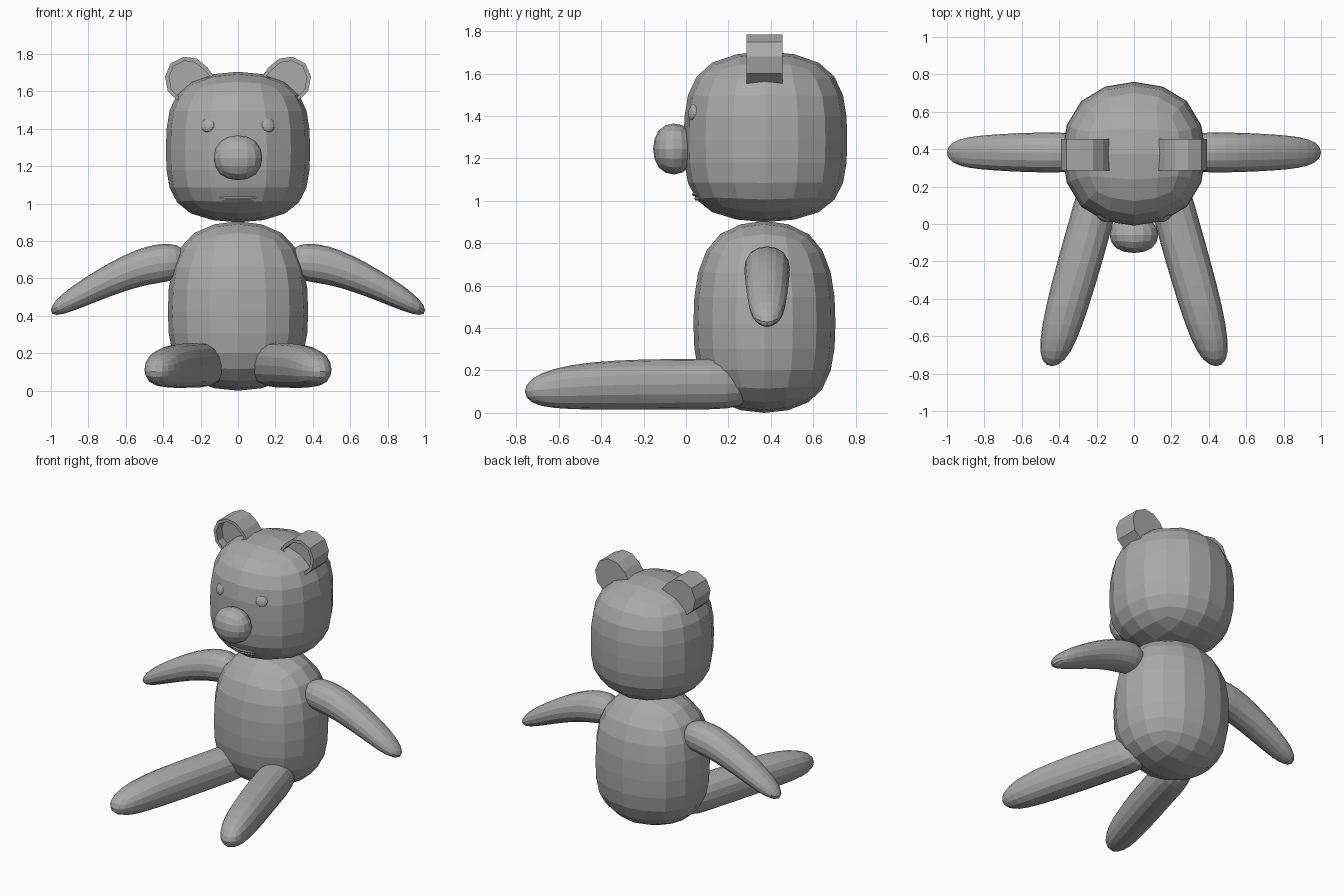
import bpy, bmesh, math
from mathutils import Vector, Euler

cube = bpy.data.objects.get("Cube")
if cube:
    bpy.data.objects.remove(cube, do_unlink=True)

# One plain grey for the whole toy
grey = bpy.data.materials.new("plush_grey")
grey.use_nodes = True
grey.diffuse_color = (0.4, 0.4, 0.4, 1)
grey.node_tree.nodes["Principled BSDF"].inputs["Base Color"].default_value = (0.4, 0.4, 0.4, 1)


def add_object(name, bm):
    bmesh.ops.recalc_face_normals(bm, faces=bm.faces)
    mesh = bpy.data.meshes.new(name)
    bm.to_mesh(mesh)
    bm.free()
    mesh.materials.append(grey)
    obj = bpy.data.objects.new(name, mesh)
    bpy.context.collection.objects.link(obj)
    return obj


def stuffed(name, axis, rings, low, high, side=1):
    """Square rings along an axis, subdivided, then fitted to a bounding box.
    Each ring is (position, centre_u, centre_v, half_u, half_v)."""
    u, v = [i for i in range(3) if i != axis]
    bm = bmesh.new()
    loops = []
    for pos, cu, cv, hu, hv in rings:
        loop = []
        for su, sv in ((-1, -1), (1, -1), (1, 1), (-1, 1)):
            co = Vector((0, 0, 0))
            co[axis], co[u], co[v] = pos, cu + su * hu, cv + sv * hv
            loop.append(bm.verts.new(co))
        loops.append(loop)
    bm.faces.new(loops[0])
    bm.faces.new(loops[-1])
    for a, b in zip(loops, loops[1:]):
        for i in range(4):
            j = (i + 1) % 4
            bm.faces.new((a[i], a[j], b[j], b[i]))
    obj = add_object(name, bm)
    mod = obj.modifiers.new("round", 'SUBSURF')
    mod.levels = mod.render_levels = 2
    mod.use_limit_surface = False
    deps = bpy.context.evaluated_depsgraph_get()
    mesh = bpy.data.meshes.new_from_object(obj.evaluated_get(deps))
    obj.modifiers.clear()
    obj.data = mesh
    for k in range(3):
        values = [p.co[k] for p in mesh.vertices]
        lo, span = min(values), max(values) - min(values)
        for p in mesh.vertices:
            p.co[k] = low[k] + (p.co[k] - lo) / span * (high[k] - low[k])
    if side < 0:
        for p in mesh.vertices:
            p.co.x *= -1
        mesh.flip_normals()
    return obj


# Torso and head
stuffed("torso", 2, [(0, 0, 0, .85, .85), (.45, 0, 0, 1.05, 1.05), (1, 0, 0, .85, .85)],
        (-.375, .035, 0), (.375, .705, .905))
head = stuffed("head", 2, [(0, 0, 0, .9, .9), (.47, 0, 0, 1, 1), (1, 0, 0, .9, .9)],
               (-.385, -.01, .9), (.385, .76, 1.705))

# Nose
stuffed("nose", 1, [(0, 0, 0, 1, 1), (1, 0, 0, 1, 1)], (-.13, -.155, 1.125), (.13, .04, 1.365))

EAR = [(.13, 1.68), (.165, 1.73), (.22, 1.775), (.29, 1.785), (.36, 1.75),
       (.39, 1.68), (.375, 1.60), (.31, 1.54)]

for side, label in ((1, "left"), (-1, "right")):
    # Drooping arm, tapered to the paw
    stuffed(label + "_arm", 0,
            [(.2, .38, .69, .11, .10), (.45, .38, .685, .11, .105),
             (.75, .38, .575, .10, .085), (1.04, .38, .44, .07, .05)],
            (.27, .275, .405), (1, .49, .785), side)
    # Leg stretched forward and outward
    stuffed(label + "_leg", 1,
            [(.4, .17, .135, .11, .12), (.1, .23, .135, .12, .12),
             (-.5, .375, .13, .12, .12), (-.83, .445, .10, .075, .07)],
            (.07, -.76, .015), (.5, .32, .255), side)

    # Ear: extruded outline with a recessed front
    bm = bmesh.new()
    front = bm.faces.new([bm.verts.new((side * x, .285, z)) for x, z in EAR])
    back = bmesh.ops.extrude_face_region(bm, geom=[front], use_keep_orig=True)
    bmesh.ops.translate(bm, vec=(0, .17, 0),
                        verts=[g for g in back["geom"] if isinstance(g, bmesh.types.BMVert)])
    bmesh.ops.recalc_face_normals(bm, faces=bm.faces)
    front = min(bm.faces, key=lambda f: f.calc_center_median().y)
    bmesh.ops.inset_region(bm, faces=[front], thickness=.022)
    rim = bmesh.ops.extrude_face_region(bm, geom=[front])
    bmesh.ops.translate(bm, vec=(0, .06, 0),
                        verts=[g for g in rim["geom"] if isinstance(g, bmesh.types.BMVert)])
    bmesh.ops.delete(bm, geom=[front], context='FACES_ONLY')
    add_object(label + "_ear", bm)

    # Button eye lying against the head
    bm = bmesh.new()
    bmesh.ops.create_uvsphere(bm, u_segments=12, v_segments=8, radius=.04)
    bmesh.ops.scale(bm, vec=(1, .55, 1), verts=bm.verts)
    bmesh.ops.rotate(bm, matrix=Euler((math.radians(-18), 0, side * math.radians(25))).to_matrix(),
                     verts=bm.verts)
    bmesh.ops.translate(bm, vec=(side * .16, .037, 1.42), verts=bm.verts)
    add_object(label + "_eye", bm)

# Lips: two slim strips following the face
for name, z, half in (("upper_lip", 1.03, .1), ("lower_lip", 1.01, .085)):
    bm = bmesh.new()
    loops = []
    for i in range(7):
        x = half * (i / 3 - 1)
        hit, point, normal, _ = head.ray_cast(Vector((x, -1, z)), Vector((0, 1, 0)))
        r = .004 if i in (0, 6) else .009
        loops.append([bm.verts.new((x, point.y + r * math.cos(a), z + r * math.sin(a)))
                      for a in [k * math.tau / 6 for k in range(6)]])
    for a, b in zip(loops, loops[1:]):
        for i in range(6):
            j = (i + 1) % 6
            bm.faces.new((a[i], a[j], b[j], b[i]))
    bm.faces.new(loops[0])
    bm.faces.new(loops[-1])
    add_object(name, bm)
